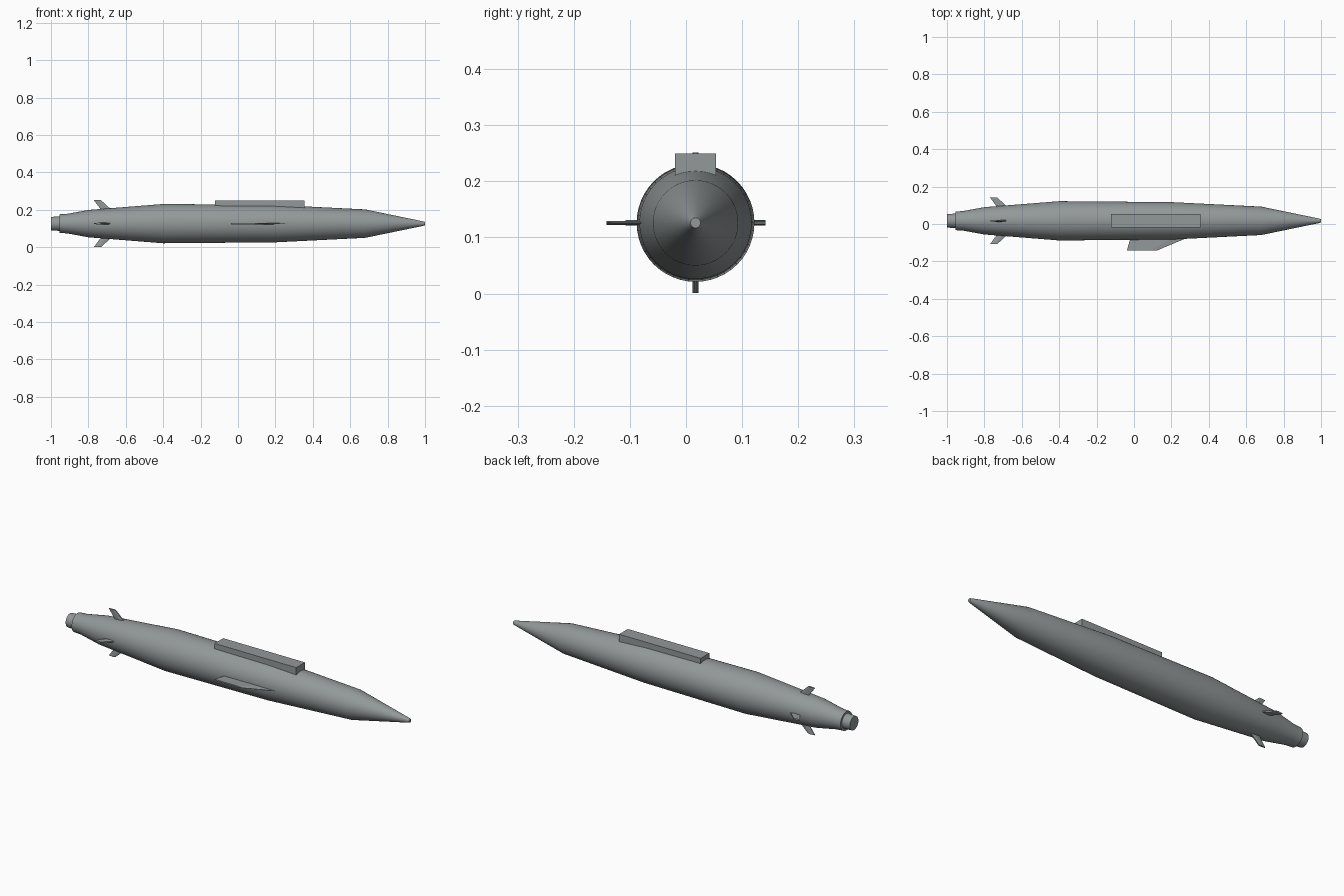
import bpy, bmesh, math
from mathutils import Vector, Matrix

if "Cube" in bpy.data.objects:
    bpy.data.objects.remove(bpy.data.objects["Cube"])

CY, CZ = 0.017, 0.126      # body axis position
grey = bpy.data.materials.new("cool_grey")
grey.diffuse_color = (0.29, 0.315, 0.32, 1)
grey.use_nodes = True
grey.node_tree.nodes["Principled BSDF"].inputs["Base Color"].default_value = grey.diffuse_color


def finish(name, bm, smooth=False):
    bmesh.ops.recalc_face_normals(bm, faces=bm.faces)
    me = bpy.data.meshes.new(name)
    bm.to_mesh(me)
    bm.free()
    me.materials.append(grey)
    ob = bpy.data.objects.new(name, me)
    bpy.context.collection.objects.link(ob)
    if smooth:
        bpy.ops.object.select_all(action='DESELECT')
        ob.select_set(True)
        bpy.context.view_layer.objects.active = ob
        bpy.ops.object.shade_smooth_by_angle(angle=math.radians(30))
    return ob


def lathe(name, profile, sides=48):
    """Closed body turned around the long axis from (x, radius) points."""
    bm = bmesh.new()
    rings = []
    for x, r in profile:
        rings.append([bm.verts.new((x, CY + r * math.cos(2 * math.pi * i / sides),
                                    CZ + r * math.sin(2 * math.pi * i / sides)))
                      for i in range(sides)])
    for a, b in zip(rings, rings[1:]):
        for i in range(sides):
            j = (i + 1) % sides
            bm.faces.new((a[i], a[j], b[j], b[i]))
    bm.faces.new(rings[0])
    bm.faces.new(rings[-1])
    return finish(name, bm, True)


def blade(name, outline, half, angle):
    """Fin from (x, radial distance, thickness factor) points, turned about the axis."""
    bm = bmesh.new()
    rot = Matrix.Rotation(angle, 3, 'X')
    sides = []
    for s in (-1, 1):
        sides.append([bm.verts.new(rot @ Vector((x, r, s * half * t)) + Vector((0, CY, CZ)))
                      for x, r, t in outline])
    n = len(outline)
    quads = [(i, i + 1, n - 2 - i, n - 1 - i) for i in range(n // 2 - 1)]
    for side in sides:
        for q in quads:
            bm.faces.new([side[k] for k in q])
    for i in range(n):
        j = (i + 1) % n
        bm.faces.new((sides[0][i], sides[0][j], sides[1][j], sides[1][i]))
    return finish(name, bm)


# Main hull with pointed nose and tapered tail
lathe("hull", [(-0.955, 0.05), (-0.915, 0.052), (-0.8, 0.073), (-0.4, 0.105),
               (0.2, 0.1), (0.68, 0.076), (0.99, 0.012), (1.0, 0.009)])
# Exhaust nozzle
lathe("nozzle", [(-1.0, 0.036), (-0.95, 0.039)])

# Mounting block on the back
bm = bmesh.new()
bmesh.ops.create_cube(bm, size=1, matrix=Matrix.Translation((0.116, CY, 0.228))
                      @ Matrix.Diagonal((0.48, 0.073, 0.044, 1)))
finish("mounting_block", bm)

# Four swept tail fins, thinner towards the trailing edge
fin = [(-0.765, 0.05, 0.3), (-0.73, 0.05, 1), (-0.65, 0.05, 0.6),
       (-0.735, 0.125, 0.6), (-0.745, 0.125, 1), (-0.77, 0.125, 0.4)]
fin = [(-0.715, 0.05, 0.4), (-0.68, 0.05, 1), (-0.65, 0.05, 0.6),
       (-0.732, 0.125, 0.6), (-0.745, 0.125, 1), (-0.77, 0.125, 0.4)]
for i in range(4):
    blade("tail_fin_%d" % (i + 1), fin, 0.005, i * math.pi / 2)

# Single side wing with a sharpened leading edge
wing = [(-0.013, 0.07, 1), (0.24, 0.07, 1), (0.335, 0.07, 0.2),
        (0.122, 0.159, 0.2), (0.09, 0.159, 1), (-0.038, 0.159, 1)]
blade("side_wing", wing, 0.0035, math.pi)
